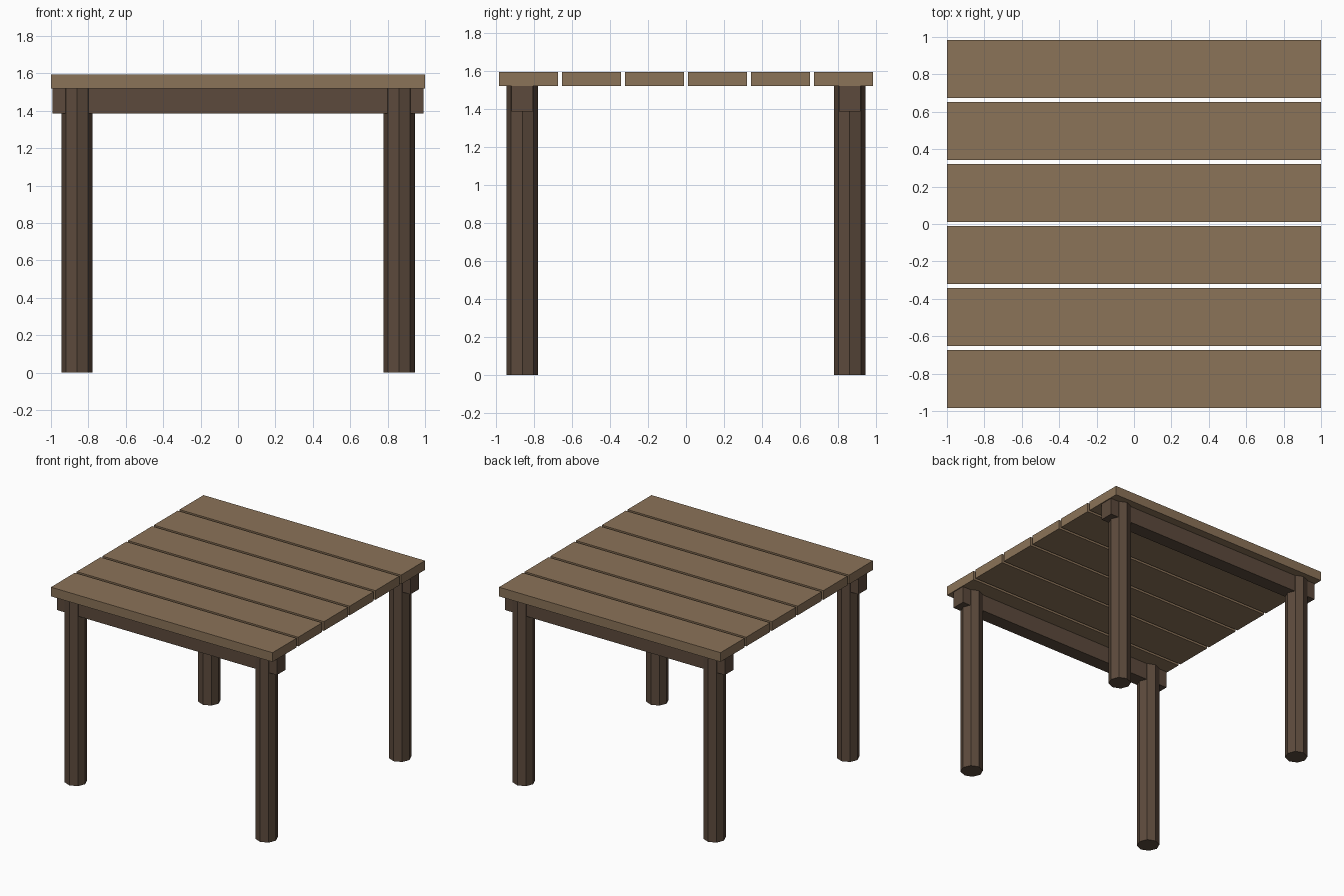
import bpy
import math

if "Cube" in bpy.data.objects:
    bpy.data.objects.remove(bpy.data.objects["Cube"], do_unlink=True)


def make_material(name, r, g, b):
    color = [((c / 255 + 0.055) / 1.055) ** 2.4 for c in (r, g, b)] + [1]
    mat = bpy.data.materials.new(name)
    mat.use_nodes = True
    mat.diffuse_color = color
    mat.node_tree.nodes["Principled BSDF"].inputs["Base Color"].default_value = color
    return mat


light_wood = make_material("light_wood", 139, 115, 88)
dark_wood = make_material("dark_wood", 92, 74, 60)


def finish(name, mat):
    obj = bpy.context.object
    obj.name = obj.data.name = name
    obj.data.materials.append(mat)
    return obj


def box(name, size, center, mat):
    bpy.ops.mesh.primitive_cube_add(size=1, location=center)
    obj = finish(name, mat)
    obj.scale = size
    bpy.ops.object.transform_apply(location=False, rotation=False, scale=True)


TOP, UNDERSIDE = 1.595, 1.52
LEG_OFFSET = 0.861
BEAM_HEIGHT = 0.135

# Table top: six spaced planks
for i in range(6):
    y = (i - 2.5) * 0.3315
    box(f"top_plank_{i + 1}", (2, 0.309, TOP - UNDERSIDE),
        (0, y, (TOP + UNDERSIDE) / 2), light_wood)

# Beams under the planks and octagonal legs with corners on the axes
for side, sy in (("front", -1), ("back", 1)):
    box(f"{side}_beam", (1.985, 0.111, BEAM_HEIGHT),
        (0, sy * LEG_OFFSET, UNDERSIDE - BEAM_HEIGHT / 2), dark_wood)
    for hand, sx in (("right", -1), ("left", 1)):
        bpy.ops.mesh.primitive_cylinder_add(
            vertices=8, radius=0.084, depth=UNDERSIDE,
            location=(sx * LEG_OFFSET, sy * LEG_OFFSET, UNDERSIDE / 2))
        finish(f"{side}_{hand}_leg", dark_wood)
